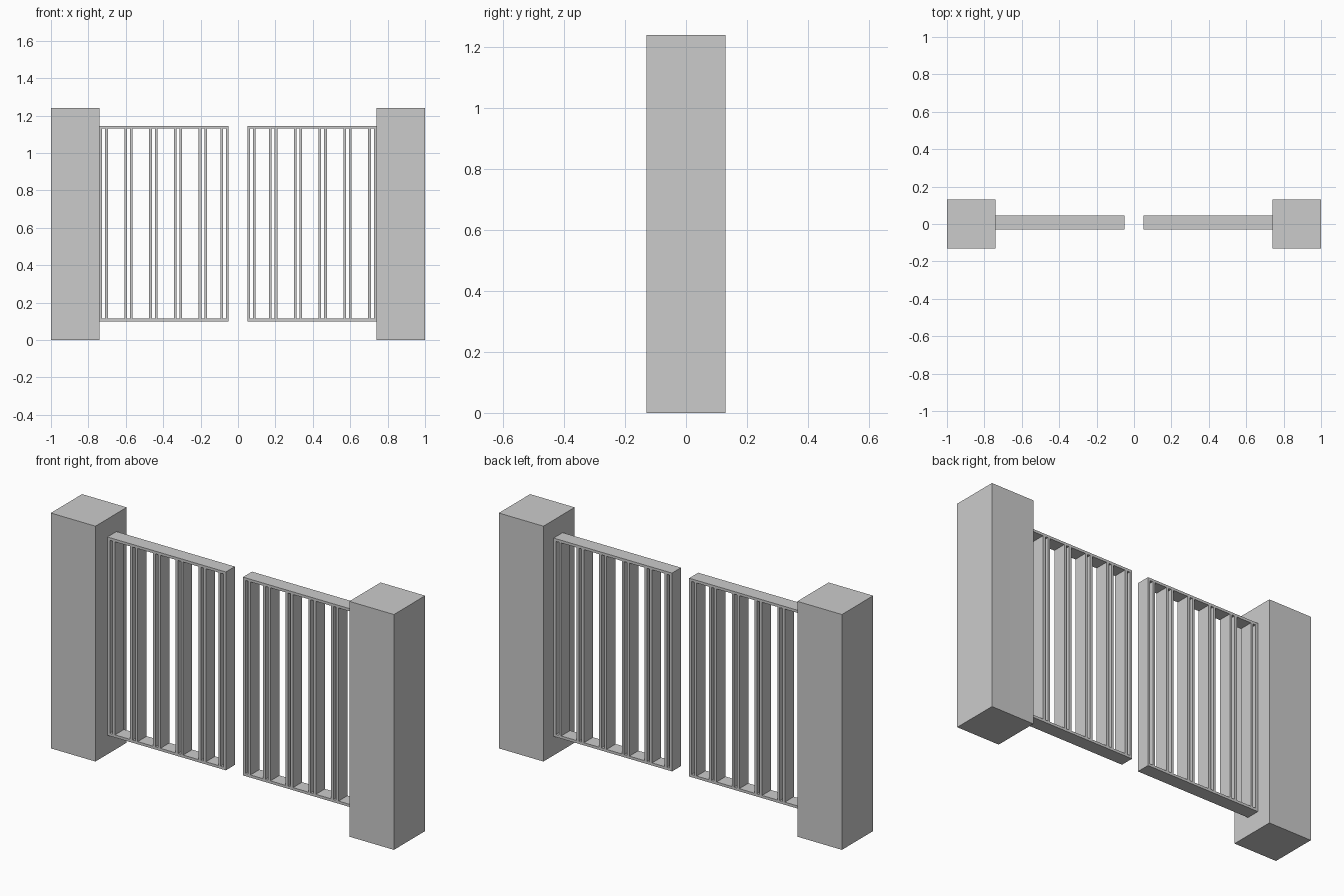
import bpy

if "Cube" in bpy.data.objects:
    bpy.data.objects.remove(bpy.data.objects["Cube"])

Y0, Y1 = -0.03, 0.045      # depth of gate leaves
Z0, Z1 = 0.10, 1.145       # bottom and top of gate leaves
T = 0.014                  # plate thickness
INNER, OUTER = 0.05, 0.74  # leaf extent from the centre line


def box(name, x0, x1, y0, y1, z0, z1):
    bpy.ops.mesh.primitive_cube_add(
        size=1, location=((x0 + x1) / 2, (y0 + y1) / 2, (z0 + z1) / 2))
    ob = bpy.context.object
    ob.name = name
    ob.scale = (x1 - x0, y1 - y0, z1 - z0)
    return ob


def both_sides(name, x0, x1, *rest):
    box("right_" + name, x0, x1, *rest)
    box("left_" + name, -x1, -x0, *rest)


# Gate posts
both_sides("post", 0.74, 1.0, -0.13, 0.13, 0, 1.24)

# Horizontal rails
both_sides("bottom_rail", INNER, OUTER, Y0, Y1, Z0, Z0 + T)
both_sides("top_rail", INNER, OUTER, Y0, Y1, Z1 - T, Z1)

# Upright slats, in closely spaced pairs
pair_starts = [INNER] + [0.166 + 0.1325 * i for i in range(5)]
for i, x in enumerate(pair_starts):
    for j, off in enumerate((0, 0.03)):
        both_sides(f"slat_{i}_{j}", x + off, x + off + T,
                   Y0, Y1, Z0 + T, Z1 - T)
